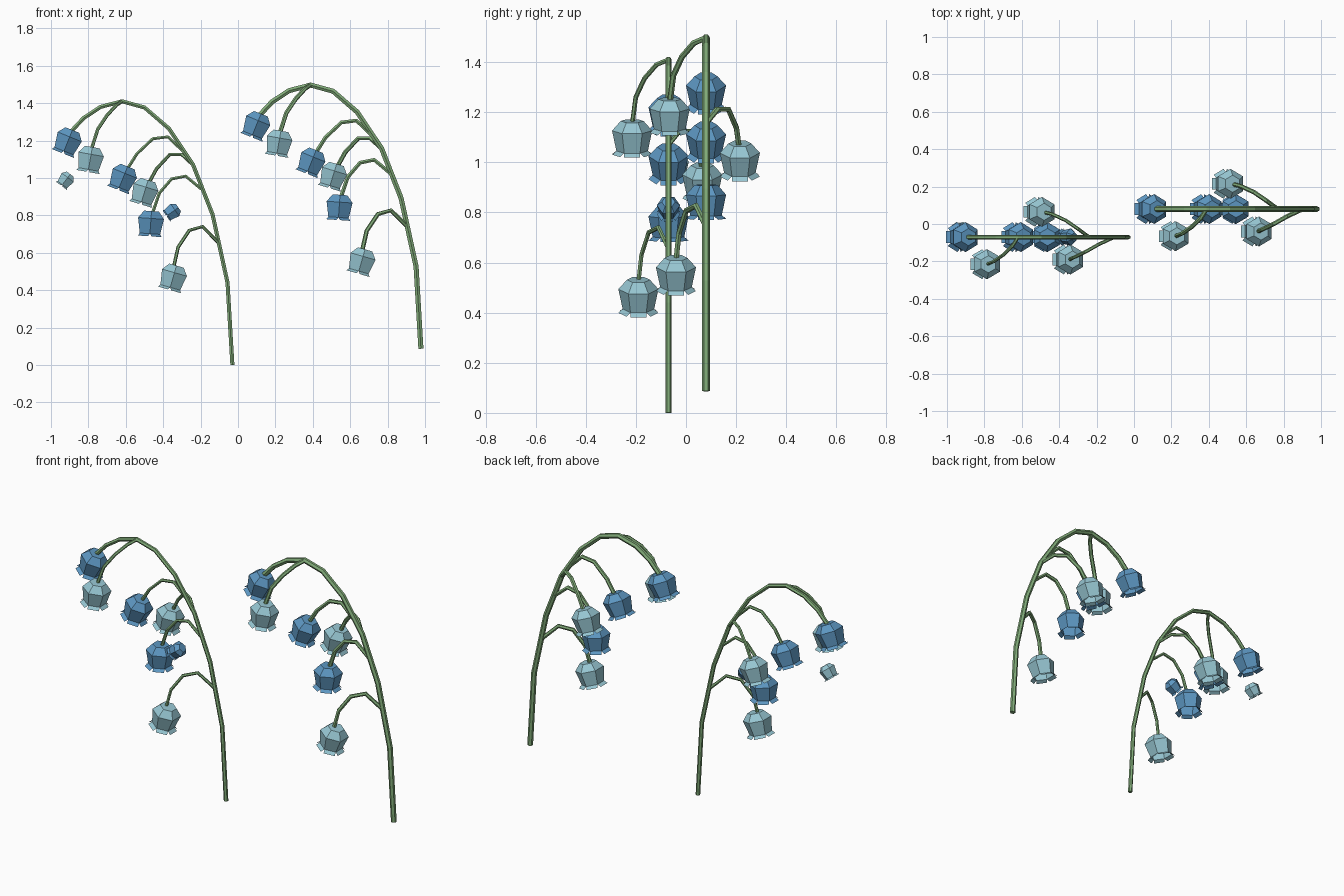
import bpy, bmesh
from math import sin, cos, pi, radians
from mathutils import Matrix, Vector

cube = bpy.data.objects.get("Cube")
if cube:
    bpy.data.objects.remove(cube)


def material(name, rgb):
    m = bpy.data.materials.new(name)
    m.use_nodes = True
    m.diffuse_color = (*rgb, 1)
    m.node_tree.nodes["Principled BSDF"].inputs["Base Color"].default_value = (*rgb, 1)
    return m


GREEN = material("stem green", (0.22, 0.41, 0.19))
BLUE = material("deep blue", (0.11, 0.31, 0.54))
PALE = material("pale blue", (0.31, 0.57, 0.65))
SIDES = 6


# Stems and stalks: faceted tubes along a path
def tube(name, points, radius, offset):
    curve = bpy.data.curves.new(name, "CURVE")
    curve.dimensions = "3D"
    curve.bevel_depth = radius
    curve.bevel_resolution = 1
    curve.use_fill_caps = True
    spline = curve.splines.new("POLY")
    spline.use_smooth = False
    spline.points.add(len(points) - 1)
    for p, co in zip(spline.points, points):
        p.co = (*co, 1)
    curve.materials.append(GREEN)
    obj = bpy.data.objects.new(name, curve)
    obj.location = offset
    bpy.context.collection.objects.link(obj)


# Bell flower: cap, shoulder, narrowing cup and flared petal rim, open below
BELL = [(0.046, 0.066), (0.08, 0.027), (0.063, -0.055)]


def bell(name, centre, tilt, mat, scale=1.0):
    bm = bmesh.new()
    angles = [2 * pi * (i + 0.5) / SIDES for i in range(SIDES)]
    rings = [[bm.verts.new((r * cos(a), r * sin(a), z)) for a in angles] for r, z in BELL]
    bm.faces.new(rings[0])
    for upper, lower in zip(rings, rings[1:]):
        for i in range(SIDES):
            j = (i + 1) % SIDES
            bm.faces.new((upper[i], lower[i], lower[j], upper[j]))
    # one flared lip per side
    rim = rings[-1]
    for i in range(SIDES):
        a, b = rim[i], rim[(i + 1) % SIDES]
        out = (a.co + b.co) / 2
        out = Vector((out.x, out.y, 0)).normalized() * 0.019 - Vector((0, 0, 0.014))
        c, d = (bm.verts.new(v.co + out) for v in (a, b))
        bm.faces.new((a, c, d, b))
    mesh = bpy.data.meshes.new(name)
    bm.to_mesh(mesh)
    bm.free()
    mesh.materials.append(mat)
    obj = bpy.data.objects.new(name, mesh)
    obj.matrix_world = (Matrix.Translation(centre) @ Matrix.Rotation(radians(tilt), 4, "Y")
                        @ Matrix.Scale(scale, 4))
    bpy.context.collection.objects.link(obj)


# Arching main stem, as x and z
STEM = [(-.03, 0), (-.056, .44), (-.136, .805), (-.24, 1.07), (-.37, 1.265), (-.5, 1.377),
        (-.62, 1.41), (-.735, 1.38), (-.826, 1.32), (-.905, 1.235)]

# Side stalks, as x and z, with the sideways reach of the flower
STALKS = {
    "top": (-.145, [(-.62, 1.41), (-.65, 1.39), (-.7, 1.335), (-.75, 1.26), (-.785, 1.15)]),
    "upper": (0, [(-.285, 1.135), (-.375, 1.22), (-.455, 1.21), (-.54, 1.13), (-.6, 1.035)]),
    "back": (.135, [(-.24, 1.07), (-.3, 1.125), (-.365, 1.125), (-.435, 1.05), (-.49, .95)]),
    "middle": (0, [(-.195, .94), (-.28, 1.01), (-.355, .995), (-.42, .92), (-.458, .81)]),
    "low": (-.12, [(-.105, .655), (-.19, .74), (-.26, .72), (-.32, .63), (-.345, .52)]),
}
# Flower centre x, z, tilt and colour
FLOWERS = {
    "top": (-.79, 1.1, 10, PALE),
    "upper": (-.615, 1, 22, BLUE),
    "back": (-.5, .925, 17, PALE),
    "middle": (-.467, .757, 4, BLUE),
    "low": (-.347, .468, 16, PALE),
}
REACH = (0, .33, .66, .9, 1)


def plant(side, offset, thickness):
    tube(side + "_stem", [(x, 0, z) for x, z in STEM], .0125 * thickness, offset)
    bell(side + "_tip_flower", Vector((-.91, 0, 1.195)) + offset, 22, BLUE)
    for key, (reach, path) in STALKS.items():
        points = [(x, reach * f, z) for (x, z), f in zip(path, REACH)]
        tube(f"{side}_{key}_stalk", points, .0095 * thickness, offset)
        x, z, tilt, mat = FLOWERS[key]
        bell(f"{side}_{key}_flower", Vector((x, reach, z)) + offset, tilt, mat)


plant("right", Vector((0, -.07, 0)), 1)
plant("left", Vector((1.008, .08, .087)), 1.25)

# Loose small blossoms
bell("loose_pale_blossom", (-.92, -.035, .99), 37, PALE, .58)
bell("loose_blue_blossom", (-.35, -.07, .82), 55, BLUE, .58)
